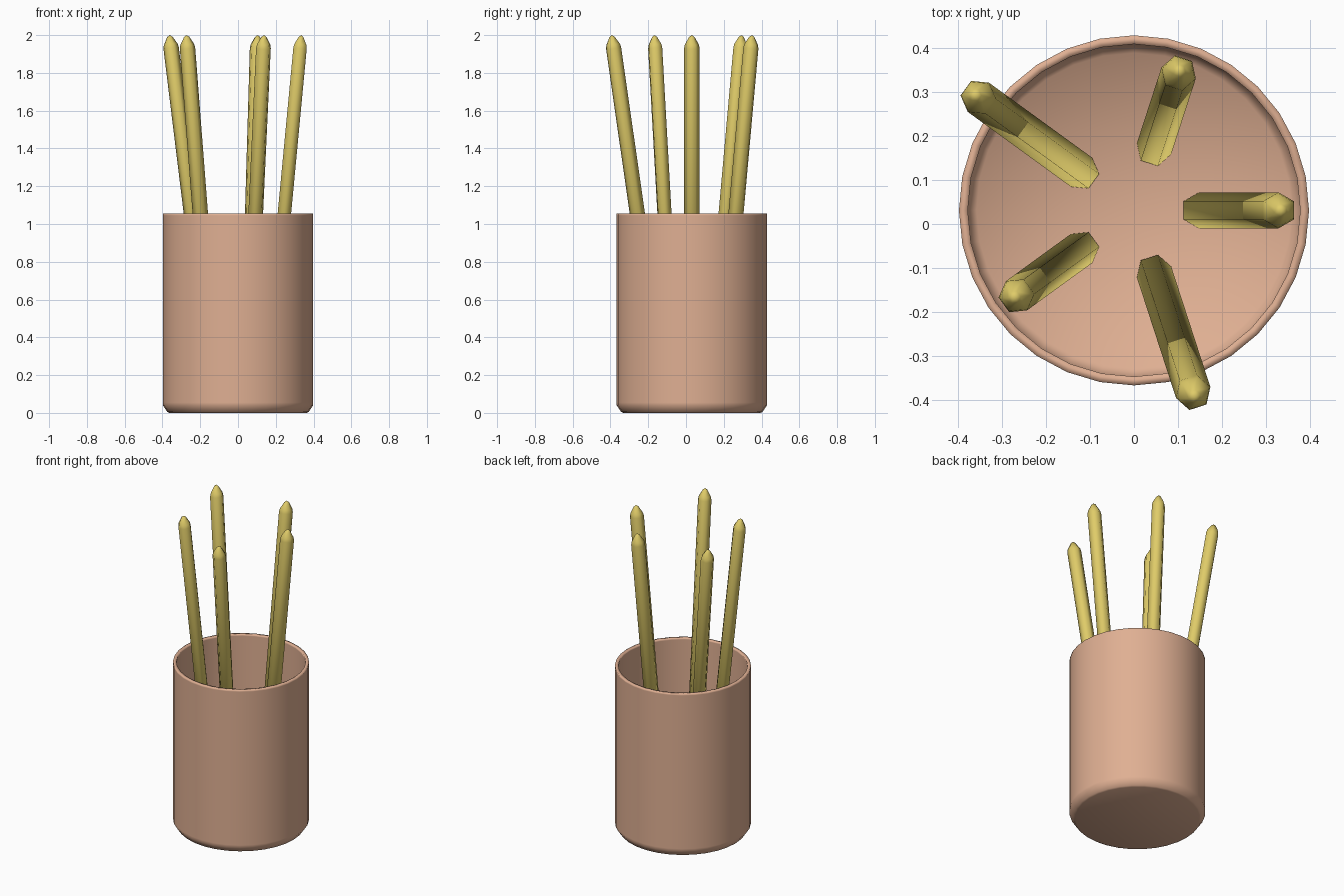
import bpy, bmesh
from math import cos, sin, pi, radians
from mathutils import Matrix, Vector

cube = bpy.data.objects.get("Cube")
if cube:
    bpy.data.objects.remove(cube, do_unlink=True)


def make_material(name, rgb):
    mat = bpy.data.materials.new(name)
    mat.use_nodes = True
    mat.diffuse_color = (*rgb, 1)
    mat.node_tree.nodes["Principled BSDF"].inputs["Base Color"].default_value = (*rgb, 1)
    return mat


def lathe(name, profile, sides, mat, matrix, start=0.0):
    """Turn (radius, height) points around z; zero radius makes a pole."""
    bm = bmesh.new()
    rings = []
    for r, z in profile:
        count = sides if r > 0 else 1
        angles = [start + 2 * pi * i / sides for i in range(count)]
        rings.append([bm.verts.new((r * cos(a), r * sin(a), z)) for a in angles])
    for low, high in zip(rings, rings[1:]):
        for i in range(sides):
            j = (i + 1) % sides
            corners = [low[i % len(low)], low[j % len(low)],
                       high[j % len(high)], high[i % len(high)]]
            bm.faces.new(list(dict.fromkeys(corners)))
    bmesh.ops.recalc_face_normals(bm, faces=bm.faces)
    for face in bm.faces:
        face.smooth = True
    mesh = bpy.data.meshes.new(name)
    bm.to_mesh(mesh)
    bm.free()
    mesh.materials.append(mat)
    obj = bpy.data.objects.new(name, mesh)
    obj.matrix_world = matrix
    bpy.context.collection.objects.link(obj)
    return obj


clay = make_material("warm clay", (0.74, 0.43, 0.29))
yellow = make_material("mustard yellow", (0.74, 0.60, 0.14))
CENTRE = Vector((0, 0.031, 0))

# Thin-walled cup with a chamfered foot, inside and out
R, H, T = 0.398, 1.055, 0.02
cup_profile = [
    (0, 0), (R - 0.035, 0), (R - 0.024, 0.005), (R, 0.04), (R, 0.055),
    (R, H - 0.01), (R, H), (R - T, H), (R - T, H - 0.01),
    (R - T, 0.06), (R - T, 0.045), (R - 2 * T, T), (0, T),
]
lathe("cup", cup_profile, 32, clay, Matrix.Translation(CENTRE))

# Five six-sided pencils fanned around the cup, leaning outward
FOOT_RADIUS, FOOT_Z, PENCIL_R = 0.148, 0.025, 0.041
for n, tip_radius in enumerate((0.335, 0.335, 0.448, 0.337, 0.446)):
    spin = Matrix.Rotation(radians(72 * n), 4, 'Z')
    foot = Vector((FOOT_RADIUS, 0, FOOT_Z))
    axis = Vector((tip_radius, 0, 2.0)) - foot
    length = axis.length
    lean = Matrix.Rotation(Vector((0, 0, 1)).angle(axis), 4, 'Y')
    profile = [
        (0, 0), (PENCIL_R, 0), (PENCIL_R, length - 0.07),
        (PENCIL_R * 0.9, length - 0.05), (PENCIL_R * 0.35, length - 0.01), (0, length),
    ]
    place = Matrix.Translation(CENTRE) @ spin @ Matrix.Translation(foot) @ lean
    lathe(f"pencil_{n + 1}", profile, 6, yellow, place, start=pi / 6)
